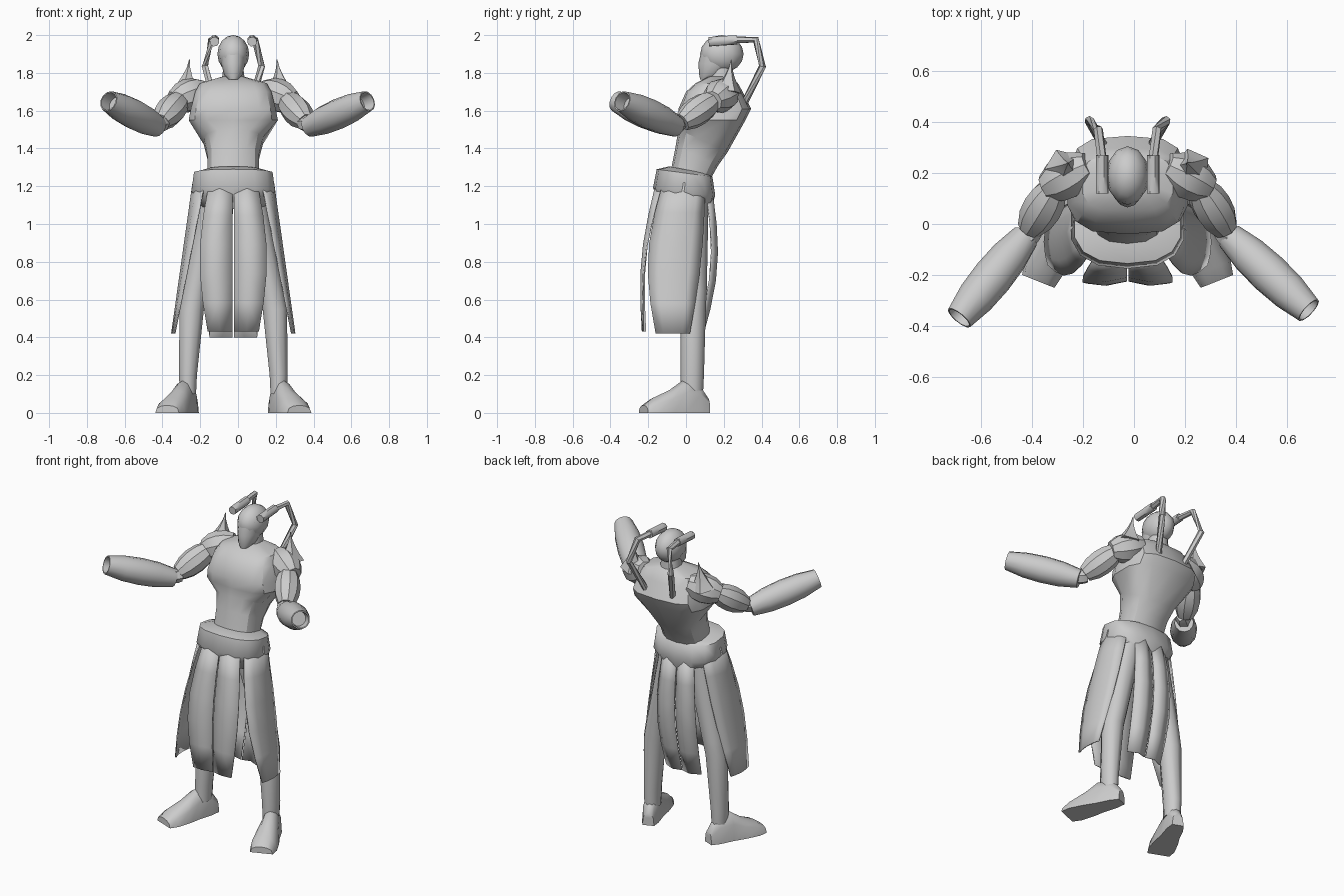
import bpy, bmesh, math
from mathutils import Vector

if "Cube" in bpy.data.objects:
    bpy.data.objects.remove(bpy.data.objects["Cube"], do_unlink=True)

CENTRE = -.025  # the body stands slightly off the middle

grey = bpy.data.materials.new("plain_grey")
grey.use_nodes = True
grey.diffuse_color = (.6, .6, .6, 1)
grey.node_tree.nodes["Principled BSDF"].inputs["Base Color"].default_value = grey.diffuse_color


def finish(name, bm, sharp):
    """Turn the bmesh into a shaded object."""
    bmesh.ops.recalc_face_normals(bm, faces=bm.faces)
    mesh = bpy.data.meshes.new(name)
    bm.to_mesh(mesh)
    bm.free()
    mesh.materials.append(grey)
    part = bpy.data.objects.new(name, mesh)
    bpy.context.collection.objects.link(part)
    bpy.ops.object.select_all(action='DESELECT')
    part.select_set(True)
    bpy.context.view_layer.objects.active = part
    bpy.ops.object.shade_smooth_by_angle(angle=math.radians(sharp))
    return part


def skin(name, rows, sharp=45, closed=True):
    """Join rows of points; closed rows form a capped tube, open rows a sheet."""
    bm = bmesh.new()
    grid = [[bm.verts.new(point) for point in row] for row in rows]
    for lower, upper in zip(grid, grid[1:]):
        for i in range(0 if closed else 1, len(lower)):
            bm.faces.new((lower[i - 1], lower[i], upper[i], upper[i - 1]))
    if closed:
        bm.faces.new(grid[0])
        bm.faces.new(grid[-1])
    return finish(name, bm, sharp)


def ring(z, half, front, back, x=CENTRE, tilt=0, power=.8, sides=14):
    """Level oval with blunt corners; tilt lowers its back."""
    points = []
    for i in range(sides):
        angle = math.tau * (i + .5) / sides
        u, v = (math.copysign(abs(w) ** power, w) for w in (math.cos(angle), math.sin(angle)))
        points.append((x + half * u, (front + back + (back - front) * v) / 2, z - tilt * v))
    return points


def tube(name, path, radii, sides=10, axis=None, sharp=45):
    """Round section swept along a path."""
    path = [Vector(point) for point in path]
    rings = []
    for i, (point, radius) in enumerate(zip(path, radii)):
        along = axis or path[min(i + 1, len(path) - 1)] - path[max(i - 1, 0)]
        side = along.cross(Vector((.3, .2, 1))).normalized()
        up = side.cross(along).normalized()
        angles = [math.tau * k / sides for k in range(sides)]
        rings.append([point + radius * (side * math.cos(a) + up * math.sin(a)) for a in angles])
    return skin(name, rings, sharp)


def barrel(name, start, end, narrow, wide, sides=9, hollow=False, sharp=45):
    """Swollen limb segment, optionally with a cupped end."""
    steps = [i / 4 for i in range(5)]
    radii = [narrow + (wide - narrow) * math.sin(math.pi * t) ** .7 for t in steps[:-1]] + [narrow]
    if hollow:
        steps += [1, .85]
        radii += [narrow * .88, narrow * .8]
    return tube(name, [start.lerp(end, t) for t in steps], radii, sides, end - start, sharp)


def ball(name, centre, size):
    """Low-poly ellipsoid."""
    bm = bmesh.new()
    bmesh.ops.create_uvsphere(bm, u_segments=12, v_segments=8, radius=1)
    bmesh.ops.scale(bm, vec=size, verts=bm.verts)
    bmesh.ops.translate(bm, vec=centre, verts=bm.verts)
    return finish(name, bm, 60)


def cloth(name, top, bottom, first_swell, last_swell):
    """Thin hanging sheet; the swell blends from its first column to its last."""
    rows = []
    for i in range(6):
        t = i / 5
        row = []
        for k, (high, low) in enumerate(zip(top, bottom)):
            swell = Vector(first_swell).lerp(Vector(last_swell), k / (len(top) - 1))
            row.append(high.lerp(low, t) + swell * math.sin(math.pi * t))
        rows.append(row)
    sheet = skin(name, rows, 60, closed=False)
    thickness = sheet.modifiers.new("thickness", 'SOLIDIFY')
    thickness.thickness = .008
    thickness.offset = 0


# Torso with a flared back shell, pointed low at the back
skin("torso", [
    ring(1.24, half=.14, front=-.085, back=.12, tilt=.02),
    ring(1.36, half=.14, front=-.055, back=.17, tilt=.05),
    ring(1.44, half=.16, front=-.04, back=.22, tilt=.06),
    ring(1.55, half=.24, front=-.035, back=.315, power=.65),
    ring(1.61, half=.228, front=-.04, back=.345, power=.6),
    ring(1.7, half=.205, front=0, back=.3, power=.6),
    ring(1.745, half=.18, front=.05, back=.275, power=.65),
    ring(1.78, half=.06, front=.12, back=.23)], sharp=30)

# Neck, skull and jaw
skin("neck", [ring(1.7, half=.07, front=.12, back=.25), ring(1.86, half=.05, front=.13, back=.24)])
ball("skull", (CENTRE, .19, 1.9), (.084, .115, .1))
skin("jaw", [
    ring(1.765, half=.025, front=.075, back=.13, power=1),
    ring(1.79, half=.05, front=.07, back=.2, power=1),
    ring(1.85, half=.065, front=.065, back=.26, power=1),
    ring(1.93, half=.075, front=.085, back=.28, power=1)], sharp=60)

# Hip belt
skin("hip_belt", [
    ring(1.285, half=.145, front=-.09, back=.12, tilt=.02),
    ring(1.27, half=.212, front=-.155, back=.14, tilt=.02),
    ring(1.17, half=.226, front=-.175, back=.155, tilt=.02),
    ring(1.08, half=.16, front=-.12, back=.13)], sharp=60)

for side, label in ((1, "left"), (-1, "right")):
    def at(x, y, z):
        """Point measured outward from the body centre."""
        return Vector((CENTRE + side * x, y, z))

    # Head handle: thick grip, then a thin bent rod to the back
    barrel(label + "_handle_grip", at(.1, .12, 1.965), at(.1, .27, 1.975), .026, .026, sides=8)
    rod = [at(.1, .25, 1.975), at(.115, .37, 1.975), at(.15, .405, 1.835), at(.08, .28, 1.58)]
    tube(label + "_handle_rod", rod, [.019] * len(rod), sides=6)

    # Shoulder spike with a concave taper
    foot, point = at(.25, .22, 1.7), at(.232, .24, 1.87)
    steps = [i / 4 for i in range(5)]
    tube(label + "_shoulder_spike", [foot.lerp(point, t) for t in steps],
         [.002 + .075 * (1 - t) ** 1.6 for t in steps], sides=5, sharp=25)

    # Arm, ending in a hollow forearm barrel
    barrel(label + "_shoulder", at(.15, .23, 1.71), at(.32, .14, 1.65), .055, .09, sharp=35)
    barrel(label + "_upper_arm", at(.28, .15, 1.66), at(.385, -.02, 1.54), .05, .078, sharp=35)
    barrel(label + "_elbow", at(.36, -.02, 1.53), at(.43, -.08, 1.53), .035, .045, sides=6, sharp=20)
    tip = Vector((side * .685, -.353 + side * .015, 1.65))
    barrel(label + "_forearm", at(.4, -.05, 1.515), tip, .056, .08, sides=12, hollow=True)

    # Leg
    skin(label + "_leg", [
        ring(z, half, front, back, x=CENTRE + side * x, power=1, sides=10)
        for x, z, half, front, back in (
            (.09, 1.16, .085, -.08, .12),
            (.2, .65, .068, -.02, .11),
            (.22, .55, .068, -.03, .105),
            (.24, .2, .05, -.03, .095),
            (.24, .1, .045, -.03, .09))], sharp=60)

    # Foot, turned outward: half-round arches from heel to toe
    heel, toe = at(.215, .115, 0), at(.35, -.225, 0)
    across = (toe - heel).cross(Vector((0, 0, 1))).normalized()
    angles = [math.pi * k / 6 for k in range(7)]
    skin(label + "_foot", [
        [heel.lerp(toe, t) + across * wide * math.cos(a) + Vector((0, 0, high * math.sin(a) ** .7))
         for a in angles]
        for t, wide, high in ((0, .035, .08), (.15, .05, .16), (.4, .058, .17),
                              (.6, .072, .12), (.85, .08, .08), (1, .068, .04))], sharp=50)

    # Cloths hanging from the belt
    cloth(label + "_front_cloth",
          [at(.004, -.145, 1.2), at(.07, -.16, 1.2), at(.13, -.13, 1.2)],
          [at(.004, -.215, .43), at(.07, -.23, .43), at(.135, -.225, .43)],
          (0, -.035, 0), (side * .045, -.04, 0))
    cloth(label + "_back_cloth",
          [at(.004, .12, 1.15), at(.06, .14, 1.15), at(.11, .11, 1.15)],
          [at(.004, .07, .4), at(.06, .085, .4), at(.125, .055, .4)],
          (0, .05, 0), (side * .02, .05, 0))
    cloth(label + "_side_cloth",
          [at(.15, -.12, 1.22), at(.19, -.08, 1.22), at(.212, -.01, 1.22),
           at(.19, .06, 1.22), at(.15, .1, 1.22)],
          [at(.31, -.16, .42), at(.32, -.12, .42), at(.325, -.07, .42),
           at(.32, -.02, .42), at(.31, .02, .42)],
          (0, -.06, 0), (0, .02, 0))
